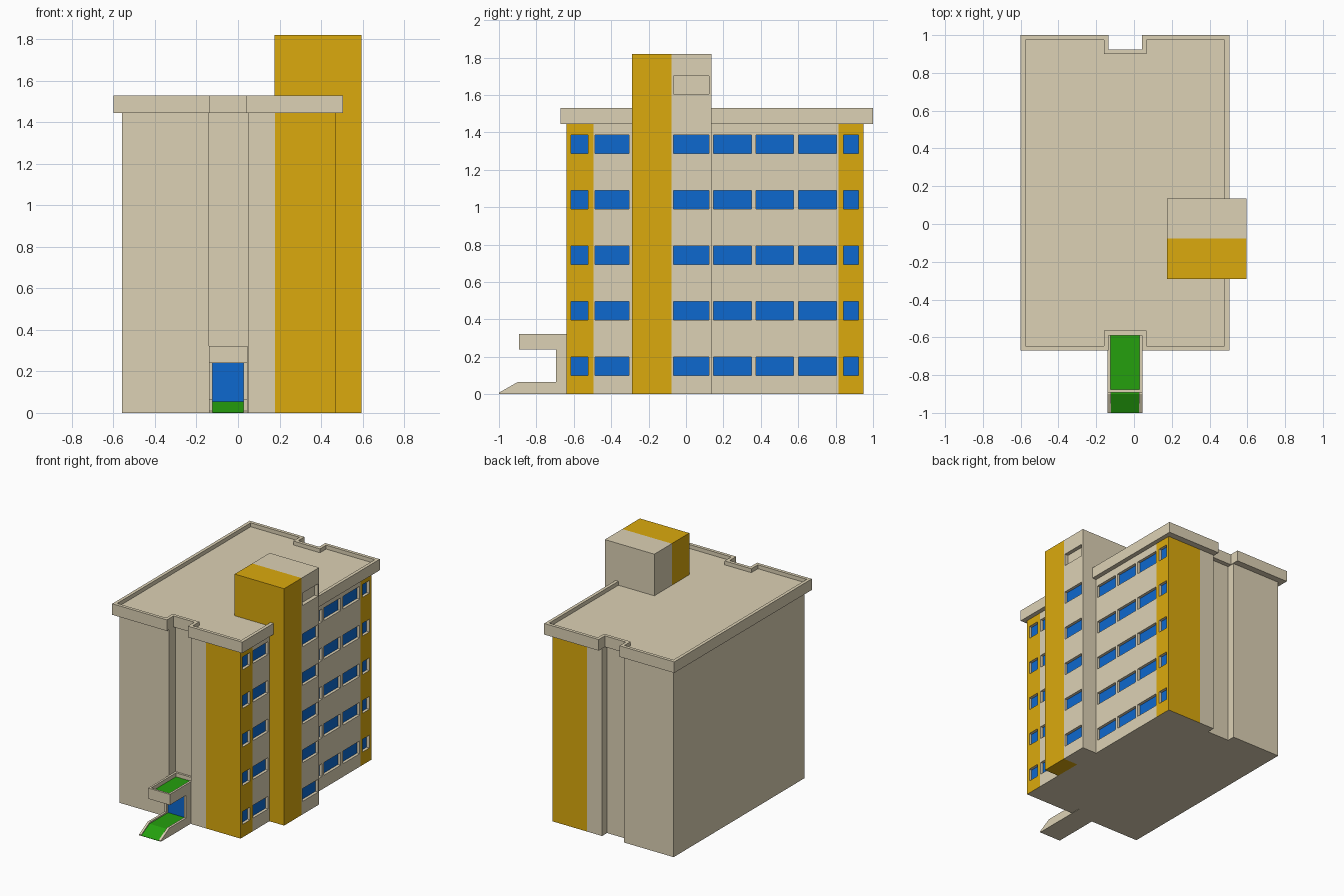
import bpy, bmesh

if "Cube" in bpy.data.objects:
    bpy.data.objects.remove(bpy.data.objects["Cube"])


def material(name, rgb):
    m = bpy.data.materials.new(name)
    m.diffuse_color = (*rgb, 1)
    m.use_nodes = True
    m.node_tree.nodes["Principled BSDF"].inputs["Base Color"].default_value = m.diffuse_color
    return m


BEIGE = material("beige", (0.72, 0.64, 0.46))
YELLOW = material("yellow", (0.71, 0.40, 0.004))
BLUE = material("blue", (0.004, 0.14, 0.62))
GREEN = material("green", (0.018, 0.35, 0.004))


def finish(name, bm, mats):
    bmesh.ops.recalc_face_normals(bm, faces=bm.faces)
    me = bpy.data.meshes.new(name)
    bm.to_mesh(me)
    bm.free()
    for m in mats:
        me.materials.append(m)
    ob = bpy.data.objects.new(name, me)
    bpy.context.collection.objects.link(ob)
    return ob


def prism(name, pts, lo, hi, mats, axis="z", painted=(), tray=None):
    """Extrude a profile along z or x; painted edges use slot 1.
    tray = (rim, depth) sinks the top face, floor uses the last slot."""
    bm = bmesh.new()
    place = (lambda p, h: (p[0], p[1], h)) if axis == "z" else (lambda p, h: (h, p[0], p[1]))
    a = [bm.verts.new(place(p, lo)) for p in pts]
    b = [bm.verts.new(place(p, hi)) for p in pts]
    bm.faces.new(a[::-1])
    top = bm.faces.new(b)
    n = len(pts)
    for i in range(n):
        j = (i + 1) % n
        f = bm.faces.new((a[i], a[j], b[j], b[i]))
        f.material_index = 1 if i in painted else 0
    if tray:
        bmesh.ops.recalc_face_normals(bm, faces=bm.faces)
        bmesh.ops.inset_region(bm, faces=[top], thickness=tray[0], use_even_offset=True)
        bmesh.ops.inset_region(bm, faces=[top], thickness=0, depth=-tray[1])
        top.material_index = len(mats) - 1
    return finish(name, bm, mats)


def rect(x0, x1, y0, y1):
    return [(x0, y0), (x1, y0), (x1, y1), (x0, y1)]


def boxes(name, items, mat):
    """Several boxes (x0,x1,y0,y1,z0,z1) in one mesh."""
    bm = bmesh.new()
    for x0, x1, y0, y1, z0, z1 in items:
        r = bmesh.ops.create_cube(bm, size=1)
        for v in r["verts"]:
            v.co = (x1 if v.co.x > 0 else x0, y1 if v.co.y > 0 else y0, z1 if v.co.z > 0 else z0)
    return finish(name, bm, [mat])


def cut(ob, items):
    cutter = boxes("cutter", items, BEIGE)
    mod = ob.modifiers.new("openings", "BOOLEAN")
    mod.operation = "DIFFERENCE"
    mod.solver = "EXACT"
    mod.object = cutter
    bpy.context.view_layer.objects.active = ob
    bpy.ops.object.modifier_apply(modifier=mod.name)
    bpy.data.objects.remove(cutter)


WALL, TOWER = 0.47, 0.595
NX0, NX1 = -0.14, 0.048
ROWS = [(0.1 + 0.297 * i, 0.198 + 0.297 * i) for i in range(5)]
WALL_COLS = [(-0.615, -0.525), (-0.487, -0.305), (0.148, 0.35),
             (0.373, 0.575), (0.602, 0.805), (0.843, 0.923)]
TOWER_COL = (-0.067, 0.122)

# main block, notched front and back, yellow corner bands
body = prism("main_block", [
    (-0.56, -0.64), (NX0, -0.64), (NX0, -0.56), (NX1, -0.56), (NX1, -0.64),
    (0.178, -0.64), (WALL, -0.64), (WALL, -0.495), (WALL, 0.815), (WALL, 0.95),
    (0.178, 0.95), (NX1, 0.95), (NX1, 0.89), (NX0, 0.89), (NX0, 0.95), (-0.56, 0.95),
], 0, 1.445, [BEIGE, YELLOW], painted=(5, 6, 8, 9))
cut(body, [(WALL - 0.03, WALL + 0.05, *c, *r) for c in WALL_COLS for r in ROWS])

# roof slab with parapet
prism("roof", [
    (-0.6, -0.67), (-0.135, -0.67), (-0.135, -0.59), (0.042, -0.59), (0.042, -0.67),
    (0.505, -0.67), (0.505, 1.0), (0.042, 1.0), (0.042, 0.925), (-0.135, 0.925),
    (-0.135, 1.0), (-0.6, 1.0),
], 1.445, 1.53, [BEIGE], tray=(0.025, 0.03))

# stair tower in two colours
prism("tower_yellow_half", rect(0.175, TOWER, -0.29, -0.077), 0, 1.82, [YELLOW])
tower = prism("tower_beige_half", rect(0.175, TOWER, -0.077, 0.135), 0, 1.82, [BEIGE])
cut(tower, [(TOWER - 0.03, TOWER + 0.05, *TOWER_COL, *r) for r in ROWS + [(1.605, 1.7)]])

# window panes at the back of the recesses
boxes("windows",
      [(WALL - 0.03, WALL - 0.022, *c, *r) for c in WALL_COLS for r in ROWS]
      + [(TOWER - 0.03, TOWER - 0.022, *TOWER_COL, *r) for r in ROWS], BLUE)

# entrance: ramp with curbs, door frame, door, canopy
E0, E1, T = -0.14, 0.045, 0.018
curb = [(-1, 0), (-1, 0.008), (-0.9, 0.065), (-0.56, 0.065), (-0.56, 0)]
prism("ramp_curb_left", curb, E0, E0 + T, [BEIGE], axis="x")
prism("ramp_curb_right", curb, E1 - T, E1, [BEIGE], axis="x")
prism("ramp_base", [(-1, 0), (-0.56, 0), (-0.56, 0.03), (-0.92, 0.03)],
      E0 + T, E1 - T, [BEIGE], axis="x")
prism("ramp_surface", [(-1, 0), (-1, 0.002), (-0.9, 0.055), (-0.56, 0.055), (-0.56, 0.03), (-0.92, 0.03)],
      E0 + T, E1 - T, [GREEN], axis="x")
boxes("door_frame", [(E0, E0 + T, -0.695, -0.56, 0.065, 0.24),
                     (E1 - T, E1, -0.695, -0.56, 0.065, 0.24)], BEIGE)
boxes("door", [(E0 + T, E1 - T, -0.675, -0.56, 0.055, 0.24)], BLUE)
prism("canopy", rect(E0, E1, -0.892, -0.56), 0.24, 0.322, [BEIGE, GREEN], tray=(0.016, 0.03))
